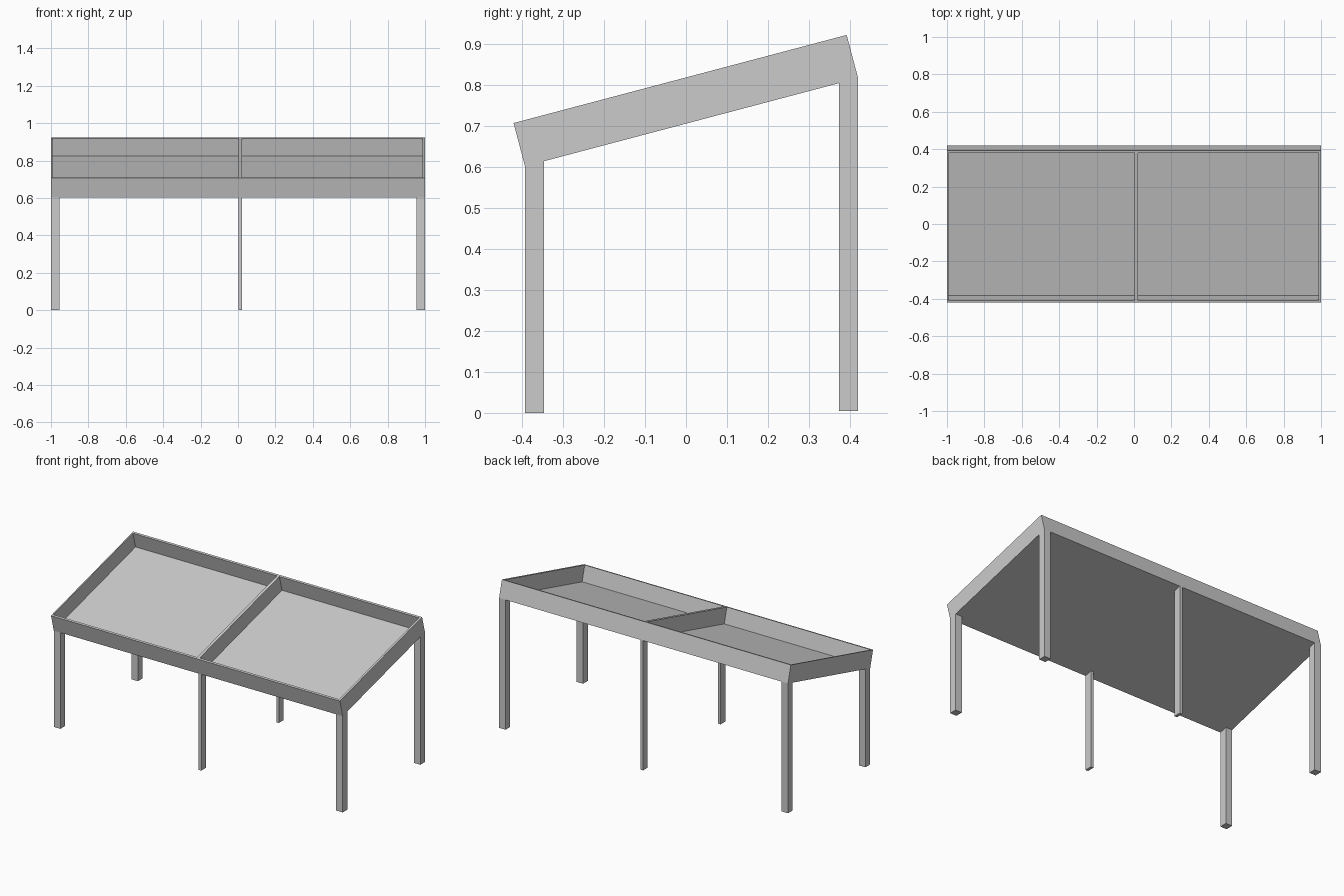
import bpy
import bmesh
from mathutils import Vector

if "Cube" in bpy.data.objects:
    bpy.data.objects.remove(bpy.data.objects["Cube"])

grey = bpy.data.materials.new("plain grey")
grey.diffuse_color = (0.6, 0.6, 0.6, 1)
grey.use_nodes = True
grey.node_tree.nodes["Principled BSDF"].inputs["Base Color"].default_value = grey.diffuse_color

# Sloped frame: lower front corner, slope direction and its normal (y, z)
FRONT = Vector((-0.393, 0.602))
BACK = Vector((0.42, 0.817))
LENGTH = (BACK - FRONT).length
SLOPE = (BACK - FRONT).normalized()
NORMAL = Vector((-SLOPE.y, SLOPE.x))
DEPTH, FLOOR, WALL = 0.109, 0.010, 0.013


def tray_point(along, up):
    return FRONT + SLOPE * along + NORMAL * up


def underside(y):
    return FRONT.y + (y - FRONT.x) * SLOPE.y / SLOPE.x


def finish(name, bm):
    bmesh.ops.recalc_face_normals(bm, faces=bm.faces)
    mesh = bpy.data.meshes.new(name)
    bm.to_mesh(mesh)
    bm.free()
    mesh.materials.append(grey)
    obj = bpy.data.objects.new(name, mesh)
    bpy.context.collection.objects.link(obj)
    return obj


def extrude_profile(name, profile, x0, x1):
    """Extrude a side profile of (y, z) points from x0 to x1."""
    bm = bmesh.new()
    face = bm.faces.new([bm.verts.new((x0, y, z)) for y, z in profile])
    new = bmesh.ops.extrude_face_region(bm, geom=[face])["geom"]
    verts = [v for v in new if isinstance(v, bmesh.types.BMVert)]
    bmesh.ops.translate(bm, verts=verts, vec=(x1 - x0, 0, 0))
    return finish(name, bm)


def tray_box(name, a0, a1, u0, u1, x0, x1):
    corners = [(a0, u0), (a1, u0), (a1, u1), (a0, u1)]
    return extrude_profile(name, [tray_point(*c) for c in corners], x0, x1)


# Tilted tray: a solid block with two open bays cut from the top
tray = tray_box("tray", 0, LENGTH, 0, DEPTH, -1, 1)
for side, x0, x1 in (("left", -0.993, 0.003), ("right", 0.021, 0.987)):
    cutter = tray_box(side + "_bay_cutter", WALL, LENGTH - WALL,
                      FLOOR, DEPTH + 0.1, x0, x1)
    cutter.hide_render = True
    cutter.hide_set(True)
    cut = tray.modifiers.new(side + "_bay", 'BOOLEAN')
    cut.operation = 'DIFFERENCE'
    cut.solver = 'EXACT'
    cut.object = cutter

# Legs with tops cut to follow the slope
for row, y0, y1, foot in (("front", -0.393, -0.346, 0.0), ("back", 0.374, 0.42, 0.005)):
    for place, x0, x1 in (("left", -1, -0.955), ("middle", 0.003, 0.021), ("right", 0.955, 1)):
        profile = [(y0, foot), (y1, foot), (y1, underside(y1)), (y0, underside(y0))]
        extrude_profile(row + "_" + place + "_leg", profile, x0, x1)
